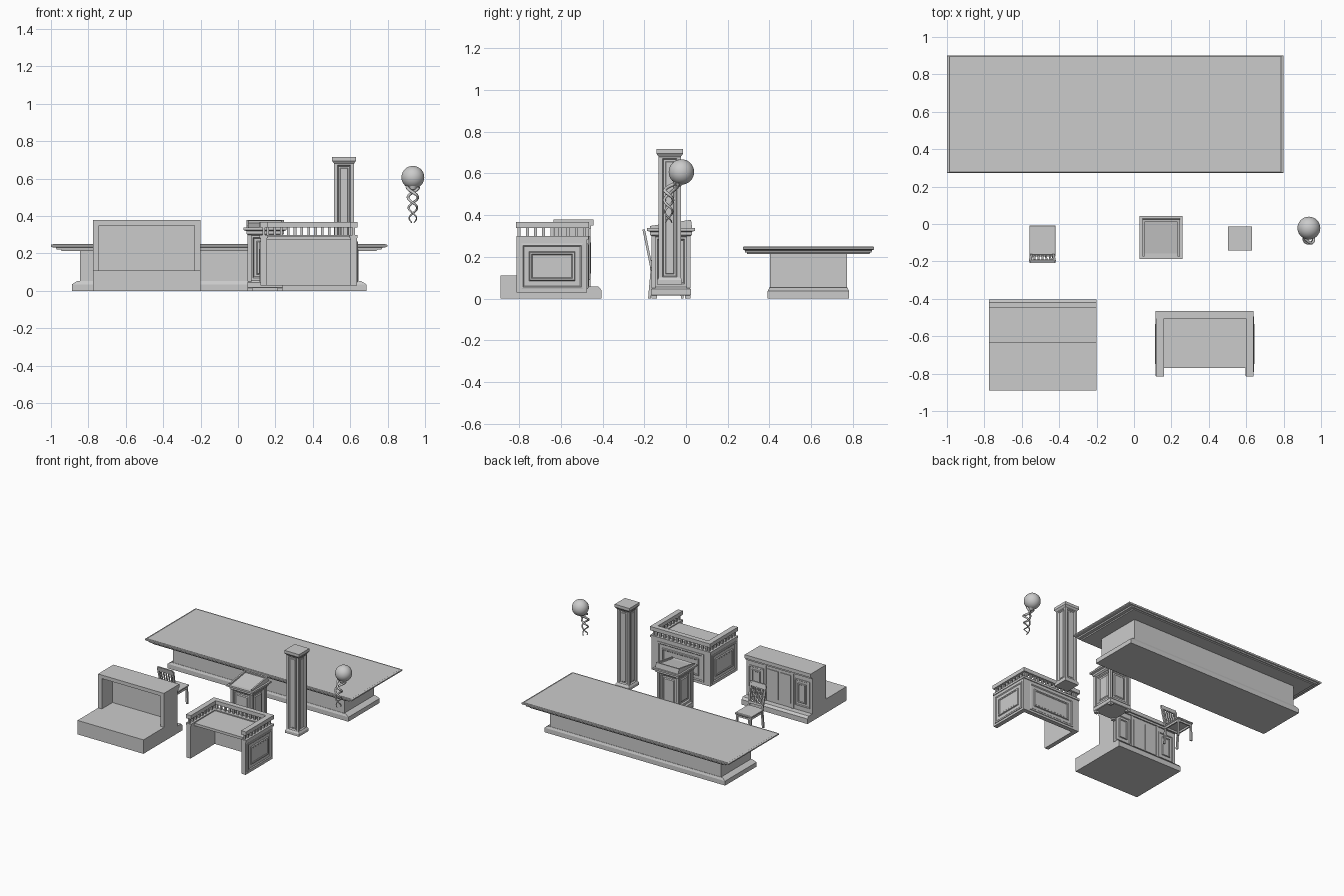
import bpy, bmesh
from math import pi, sin, cos
from mathutils import Vector

if "Cube" in bpy.data.objects:
    bpy.data.objects.remove(bpy.data.objects["Cube"])


def finish(name, bm, loc=(0, 0, 0), rot=(0, 0, 0)):
    bmesh.ops.recalc_face_normals(bm, faces=bm.faces)
    me = bpy.data.meshes.new(name)
    bm.to_mesh(me)
    bm.free()
    o = bpy.data.objects.new(name, me)
    o.location, o.rotation_euler = loc, rot
    bpy.context.collection.objects.link(o)
    return o


def stack(name, loc, rings, rot=(0, 0, 0), insets=()):
    """Rectangular rings (half x, half y, z) bridged upward; side faces may get inset panels."""
    bm = bmesh.new()
    loops = [[bm.verts.new((sx * hx, sy * hy, z)) for sx, sy in ((-1, -1), (1, -1), (1, 1), (-1, 1))]
             for hx, hy, z in rings]
    bm.faces.new(loops[0][::-1])
    bm.faces.new(loops[-1])
    for a, b in zip(loops, loops[1:]):
        for i in range(4):
            j = (i + 1) % 4
            bm.faces.new((a[i], a[j], b[j], b[i]))
    bmesh.ops.recalc_face_normals(bm, faces=bm.faces)
    sides = [f for f in bm.faces if abs(f.normal.z) < 0.1]
    for t, d in insets:
        bmesh.ops.inset_individual(bm, faces=sides, thickness=t, depth=d, use_even_offset=True)
    return finish(name, bm, loc, rot)


def add_strut(bm, a, b, hx, hy):
    """Square bar from a to b with level ends."""
    vs = [[bm.verts.new(Vector(p) + Vector((sx * hx, sy * hy, 0)))
           for sx, sy in ((-1, -1), (1, -1), (1, 1), (-1, 1))] for p in (a, b)]
    bm.faces.new(vs[0][::-1])
    bm.faces.new(vs[1])
    for i in range(4):
        j = (i + 1) % 4
        bm.faces.new((vs[0][i], vs[0][j], vs[1][j], vs[1][i]))


def struts(name, items):
    bm = bmesh.new()
    for it in items:
        add_strut(bm, *it)
    return finish(name, bm)


def boxes(name, items, loc=(0, 0, 0), rot=(0, 0, 0)):
    """Several boxes given as (x0, x1, y0, y1, z0, z1)."""
    bm = bmesh.new()
    for x0, x1, y0, y1, z0, z1 in items:
        cx, cy = (x0 + x1) / 2, (y0 + y1) / 2
        add_strut(bm, (cx, cy, z0), (cx, cy, z1), (x1 - x0) / 2, (y1 - y0) / 2)
    return finish(name, bm, loc, rot)


def panel(name, loc, hw, hh, facing):
    """Moulded frame with a raised field, standing on a wall."""
    rot = {'+y': (-pi / 2, 0, 0), '+x': (0, pi / 2, 0), '-x': (0, -pi / 2, 0)}[facing]
    prof = [(0, -.002), (0, .005), (.01, .007), (.016, .001), (.04, .001), (.043, .009), (.052, .009), (.056, .005)]
    k = min(1, min(hw, hh) / .09)
    a, b = (hh, hw) if 'x' in facing else (hw, hh)
    stack(name, loc, [(a - i * k, b - i * k, d) for i, d in prof], rot)


# Long table: moulded top, body and plinth, all scaled from one footprint
def table_rings(pts):
    return [(.9 * k, .314 * k, z) for k, z in pts]


TC = (-.101, .587, 0)
stack('table_top', TC, table_rings([(.935, .213), (.94, .22), (.965, .222), (.97, .231), (.995, .234),
                                    (1, .237), (1, .246), (.985, .25), (.98, .247)]))
stack('table_body', TC, [(.745, .185, .04), (.745, .185, .215)])
stack('table_plinth', TC, [(.787, .195, 0), (.787, .195, .035), (.76, .188, .052)])

# Chair facing +y
CX = -.49
stack('chair_seat', (CX, -.09, 0), [(.062, .078, .133), (.07, .083, .138), (.07, .083, .147), (.064, .078, .151)])
struts('chair_legs', [((CX + s * .06, y0, 0), (CX + s * .058, y1, .136), .007, .007)
                      for s in (-1, 1) for y0, y1 in ((-.175, -.163), (-.018, -.02))])
struts('chair_aprons', [((CX, y, .118), (CX, y, .135), .056, .005) for y in (-.163, -.02)] +
       [((CX + s * .058, -.09, .118), (CX + s * .058, -.09, .135), .005, .07) for s in (-1, 1)])
struts('chair_back', [((CX + s * .058, -.164, .14), (CX + s * .065, -.2, .32), .007, .006) for s in (-1, 1)] +
       [((CX + i * .02, -.168, .175), (CX + i * .022, -.196, .3), .005, .003) for i in (-2, -1, 0, 1, 2)] +
       [((CX, -.167, .17), (CX, -.17, .185), .058, .005),
        ((CX, -.195, .295), (CX, -.203, .33), .067, .006)])

# Lectern
LC = (.145, -.072, 0)
stack('lectern_body', LC, [(.085, .085, .05), (.085, .085, .305)], insets=[(.02, 0), (.006, -.01), (.012, 0), (.006, .006)])
stack('lectern_base', LC, [(.092, .092, .014), (.095, .095, .018), (.095, .095, .045), (.085, .085, .055)])
struts('lectern_feet', [((LC[0] + a * .08, LC[1] + b * .08, 0), (LC[0] + a * .08, LC[1] + b * .08, .02), .013, .013)
                        for a in (-1, 1) for b in (-1, 1)])
struts('lectern_corner_posts', [((LC[0] + a * .084, LC[1] + b * .084, .05), (LC[0] + a * .084, LC[1] + b * .084, .3),
                                 .01, .01) for a in (-1, 1) for b in (-1, 1)])
stack('lectern_cap', LC, [(.088, .088, .295), (.1, .1, .305), (.1, .1, .32), (.115, .115, .325), (.115, .115, .338)])
boxes('lectern_tray', [(-.1, .1, -.1, .1, -.025, .008), (-.1, .1, .087, .1, .008, .02),
                       (-.1, -.088, -.1, .087, .008, .02), (.088, .1, -.1, .087, .008, .02)],
      (LC[0], LC[1], .343), (.15, 0, 0))

# Pillar with sunk panels
PC = (.567, -.078, 0)
stack('pillar_shaft', PC, [(.053, .053, .085), (.053, .053, .69)],
      insets=[(.018, 0), (.006, -.01), (.008, 0), (.003, .003)])
stack('pillar_cap', PC, [(.053, .053, .68), (.064, .064, .695), (.064, .064, .717)])
stack('pillar_base', PC, [(.06, .06, .068), (.06, .06, .088), (.053, .053, .1)])

# Globe lamp on a twisted bracket
bm = bmesh.new()
bmesh.ops.create_uvsphere(bm, u_segments=32, v_segments=16, radius=.061)
globe = finish('lamp_globe', bm, (.935, -.022, .607))
bm = bmesh.new()
bmesh.ops.create_cone(bm, cap_ends=True, segments=24, radius1=.012, radius2=.033, depth=.03)
cup = finish('lamp_cup', bm, (.935, -.04, .552), (-.35, 0, 0))
for o in (globe, cup):
    for p in o.data.polygons:
        p.use_smooth = len(p.vertices) < 5
for s in (0, 1):
    cu = bpy.data.curves.new('lamp_twist', 'CURVE')
    cu.dimensions, cu.bevel_depth, cu.bevel_resolution = '3D', .006, 2
    cu.use_fill_caps = True
    sp = cu.splines.new('POLY')
    n = 40
    sp.points.add(n)
    for i in range(n + 1):
        t = i / n
        a = s * pi + t * pi * 3.4
        r = .03 - .012 * t
        y = -.083 + .04 * max(0, 1 - t * 5)
        sp.points[i].co = (.935 + r * cos(a), y + r * .85 * sin(a), .555 - .19 * t, 1)
        sp.points[i].radius = 1.5 - 1.0 * t
    bpy.context.collection.objects.link(bpy.data.objects.new('lamp_twist', cu))

# Judge bench: platform, niche walls, top slab, panelled face on +y
BX, BW = -.487, .287
boxes('bench_platform', [(BX - BW, BX + BW, -.89, -.465, 0, .11)])
boxes('bench_walls', [(BX - BW, BX + BW, -.5, -.465, .11, .352),
                      (BX - BW, BX - BW + .032, -.632, -.5, .11, .352),
                      (BX + BW - .032, BX + BW, -.632, -.5, .11, .352)])
boxes('bench_top', [(BX - BW, BX + BW, -.635, -.444, .35, .378)])
boxes('bench_cornice', [(BX - BW, BX + BW, -.47, -.455, .335, .352)])
bm = bmesh.new()
prof = [(-.47, 0), (-.405, 0), (-.405, .04), (-.42, .057), (-.47, .057)]
f = bm.faces.new([bm.verts.new((BX - BW, y, z)) for y, z in prof])
ext = bmesh.ops.extrude_face_region(bm, geom=[f])
bmesh.ops.translate(bm, vec=(2 * BW, 0, 0), verts=[v for v in ext['geom'] if isinstance(v, bmesh.types.BMVert)])
bm.faces.new([v for v in f.verts]) if not f.is_valid else None
finish('bench_plinth', bm)
for s in (-1, 1):
    panel('bench_end_panel', (BX + s * .2, -.465, .195), .065, .105, '+y')
    boxes('bench_pilaster', [(BX + s * .118 - .008, BX + s * .118 + .008, -.47, -.459, .057, .335)])
    boxes('bench_middle_panel', [(BX + s * .055 - .047, BX + s * .055 + .047, -.47, -.46, .09, .31)])

# Clerk desk: U of panelled walls with a balustrade
DX, DW = .378, .262
boxes('desk_back_wall', [(DX - DW + .005, DX + DW - .005, -.51, -.475, .028, .285)])
boxes('desk_worktop', [(DX - DW + .03, DX + DW - .03, -.77, -.5, .272, .292)])
panel('desk_back_panel', (DX, -.475, .155), .2, .11, '+y')
boxes('desk_back_sill', [(DX - DW, DX + DW, -.514, -.468, .283, .3)])
boxes('desk_back_rail', [(DX - DW, DX + DW, -.506, -.466, .338, .368)])
posts = [(DX + i * .0365, -.487) for i in range(-6, 7)]
for s in (-1, 1):
    e = DX + s * (DW - .022)
    boxes('desk_side_wall', [(e - .017, e + .017, -.812, -.475, .028, .285)])
    boxes('desk_side_sill', [(e - .022, e + .022, -.814, -.468, .283, .3)])
    boxes('desk_side_rail', [(e - .02, e + .022, -.815, -.466, .338, .368)])
    panel('desk_side_panel', (e + s * .017, -.642, .155), .15, .11, '+x' if s > 0 else '-x')
    posts += [(e, -.8 + i * .0391) for i in range(9)]
struts('desk_balusters', [((x, y, .298), (x, y, .34), .007, .007) for x, y in posts])
